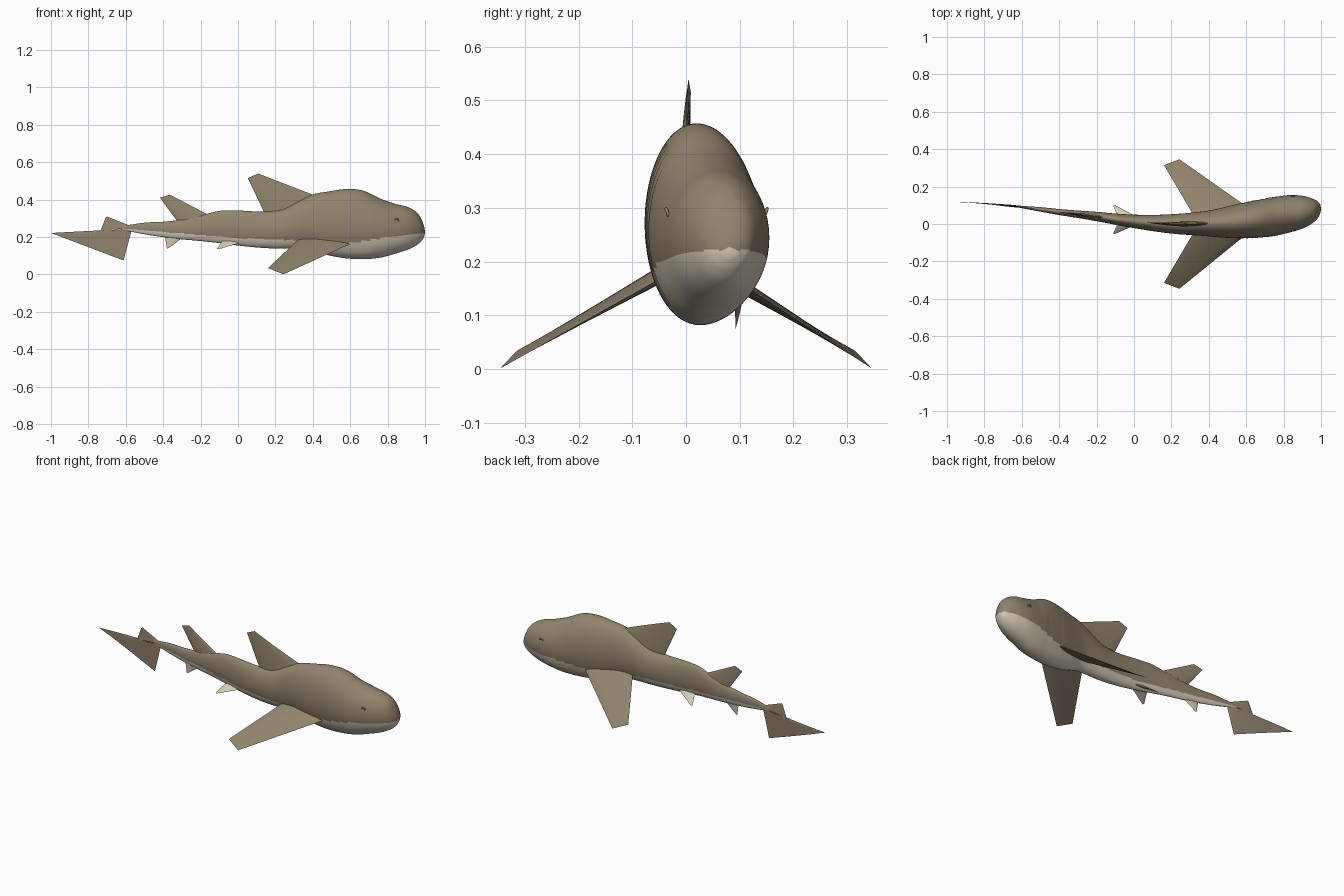
import bpy, bmesh, math
from mathutils import Vector

if "Cube" in bpy.data.objects:
    bpy.data.objects.remove(bpy.data.objects["Cube"])

def material(name, rgb):
    m = bpy.data.materials.new(name)
    m.diffuse_color = (*rgb, 1)
    m.use_nodes = True
    m.node_tree.nodes["Principled BSDF"].inputs["Base Color"].default_value = m.diffuse_color
    return m

BROWN = material("brown_skin", (0.285, 0.228, 0.155))
CREAM = material("cream_belly", (0.67, 0.60, 0.47))

# Body stations: x, centre y, half width, top z, bottom z, colour seam z
STATIONS = [
    (-0.625, 0.094, 0.005, 0.258, 0.240, 0.246),
    (-0.50, 0.078, 0.012, 0.277, 0.215, 0.236),
    (-0.40, 0.064, 0.016, 0.282, 0.200, 0.227),
    (-0.30, 0.052, 0.020, 0.294, 0.188, 0.220),
    (-0.20, 0.040, 0.025, 0.315, 0.179, 0.211),
    (-0.10, 0.026, 0.030, 0.340, 0.168, 0.202),
    (0.00, 0.014, 0.036, 0.342, 0.155, 0.194),
    (0.12, 0.004, 0.045, 0.337, 0.143, 0.189),
    (0.23, 0.000, 0.054, 0.347, 0.138, 0.186),
    (0.32, 0.001, 0.061, 0.390, 0.138, 0.182),
    (0.40, 0.003, 0.069, 0.428, 0.132, 0.175),
    (0.48, 0.008, 0.081, 0.443, 0.104, 0.168),
    (0.58, 0.018, 0.095, 0.457, 0.086, 0.165),
    (0.67, 0.029, 0.103, 0.448, 0.082, 0.180),
    (0.76, 0.042, 0.104, 0.406, 0.090, 0.193),
    (0.84, 0.056, 0.099, 0.378, 0.111, 0.203),
    (0.91, 0.064, 0.085, 0.360, 0.134, 0.212),
    (0.96, 0.071, 0.062, 0.328, 0.160, 0.218),
    (0.985, 0.077, 0.042, 0.285, 0.184, 0.221),
    (0.997, 0.081, 0.020, 0.250, 0.205, 0.222),
]

def catmull(p0, p1, p2, p3, t):
    return tuple(0.5 * (2*b + (c - a)*t + (2*a - 5*b + 4*c - d)*t*t
                 + (3*b - a - 3*c + d)*t**3) for a, b, c, d in zip(p0, p1, p2, p3))

def resample(rows, n):
    ext = [rows[0]] + rows + [rows[-1]]
    out = [catmull(*ext[i:i + 4], k / n) for i in range(len(rows) - 1) for k in range(n)]
    return out + [rows[-1]]

RINGS = resample(STATIONS, 7)
SPINE = [(-1.0, 0.118), (-0.92, 0.117), (-0.8, 0.110)] + [(r[0], r[1]) for r in RINGS]

def spine_y(x):
    for (x0, y0), (x1, y1) in zip(SPINE, SPINE[1:]):
        if x <= x1:
            return y0 + (y1 - y0) * (x - x0) / (x1 - x0)
    return SPINE[-1][1]

def finish(bm, name, mats, angle=40):
    bmesh.ops.recalc_face_normals(bm, faces=bm.faces)
    mesh = bpy.data.meshes.new(name)
    bm.to_mesh(mesh)
    bm.free()
    ob = bpy.data.objects.new(name, mesh)
    bpy.context.collection.objects.link(ob)
    for m in mats:
        mesh.materials.append(m)
    bpy.ops.object.select_all(action='DESELECT')
    ob.select_set(True)
    bpy.context.view_layer.objects.active = ob
    bpy.ops.object.shade_smooth_by_angle(angle=math.radians(angle))
    return ob

# Body: lofted rings with shallow gill grooves, belly coloured below the seam
def build_body(sides=80):
    bm = bmesh.new()
    loops = []
    for x, cy, hw, top, bot, seam in RINGS:
        groove = 0.003 * max(0, math.cos(2 * math.pi * (x - 0.59) / 0.026)) if 0.58 < x < 0.72 else 0
        loop = []
        for k in range(sides):
            a = 2 * math.pi * k / sides
            w = hw - (groove if abs(math.cos(a)) > 0.6 else 0)
            loop.append(bm.verts.new((x, cy + w * math.cos(a),
                                      (top + bot) / 2 + (top - bot) / 2 * math.sin(a))))
        loops.append(loop)
    for i in range(len(loops) - 1):
        seam = (RINGS[i][5] + RINGS[i + 1][5]) / 2
        for k in range(sides):
            j = (k + 1) % sides
            f = bm.faces.new((loops[i][k], loops[i][j], loops[i + 1][j], loops[i + 1][k]))
            f.material_index = int(f.calc_center_median().z < seam)
    for loop, x in ((loops[0], -0.627), (loops[-1], 1.0)):
        c = sum((v.co for v in loop), Vector()) / sides
        tip = bm.verts.new((x, c.y, c.z))
        for k in range(sides):
            f = bm.faces.new((loop[k], loop[(k + 1) % sides], tip))
            f.material_index = int(f.calc_center_median().z < 0.222 and x > 0)
    finish(bm, "body", [BROWN, CREAM], 60)

build_body()

# Fins: tapered blades between a root edge and a tip edge
def fin(name, mat, root_lead, root_trail, tip_trail, tip_lead, thick, bend=True, n=10):
    a, b, c, d = (Vector(p) for p in (root_lead, root_trail, tip_trail, tip_lead))
    normal = (c - a).cross(d - b).normalized()
    bm = bmesh.new()
    for side in (1, -1):
        grid = []
        for i in range(n + 1):
            v = i / n
            row = []
            for k in range(n + 1):
                u = k / n
                p = a.lerp(d, v).lerp(b.lerp(c, v), u)
                t = thick * (1 - v) * math.sqrt(max(0, math.sin(math.pi * u)))
                p = p + normal * side * t
                if bend:
                    p.y += spine_y(p.x)
                row.append(bm.verts.new(p))
            grid.append(row)
        for i in range(n):
            for k in range(n):
                bm.faces.new((grid[i][k], grid[i][k + 1], grid[i + 1][k + 1], grid[i + 1][k]))
    bmesh.ops.remove_doubles(bm, verts=bm.verts, dist=0.00005)
    finish(bm, name, [mat], 30)

def upright(name, mat, pts, thick):
    fin(name, mat, *[(x, 0, z) for x, z in pts], thick)

upright("front_dorsal_fin", BROWN, [(0.43, 0.415), (0.15, 0.31), (0.053, 0.515), (0.107, 0.54)], 0.013)
upright("rear_dorsal_fin", BROWN, [(-0.15, 0.315), (-0.325, 0.285), (-0.417, 0.410), (-0.365, 0.427)], 0.010)
upright("anal_fin", CREAM, [(-0.285, 0.205), (-0.392, 0.215), (-0.380, 0.138), (-0.370, 0.142)], 0.007)
upright("tail_lower_lobe", BROWN, [(-0.567, 0.243), (-0.735, 0.236), (-1.0, 0.222), (-0.612, 0.075)], 0.006)
upright("tail_upper_lobe", BROWN, [(-0.55, 0.250), (-0.735, 0.234), (-0.708, 0.303), (-0.70, 0.31)], 0.005)

# Paired fins and eyes on both flanks
for s, label in ((1, "left"), (-1, "right")):
    fin("pectoral_fin_" + label, BROWN,
        (0.61, 0.02 + s * 0.068, 0.168), (0.325, s * 0.035, 0.190),
        (0.16, s * 0.315, 0.034), (0.243, s * 0.346, 0.001), 0.014, bend=False)
    fin("pelvic_fin_" + label, CREAM,
        (0.02, 0.018 + s * 0.018, 0.172), (-0.085, 0.022 + s * 0.015, 0.178),
        (-0.112, 0.024 + s * 0.074, 0.138), (-0.104, 0.024 + s * 0.078, 0.135), 0.006, bend=False)
    bpy.ops.mesh.primitive_torus_add(major_radius=0.009, minor_radius=0.003, major_segments=20,
                                     minor_segments=8, location=(0.85, 0.057 + s * 0.091, 0.29),
                                     rotation=(math.radians(90 - s * 20), 0, 0))
    eye = bpy.context.object
    eye.name = "eye_rim_" + label
    eye.data.materials.append(BROWN)
    bpy.ops.object.shade_smooth_by_angle(angle=math.radians(60))
